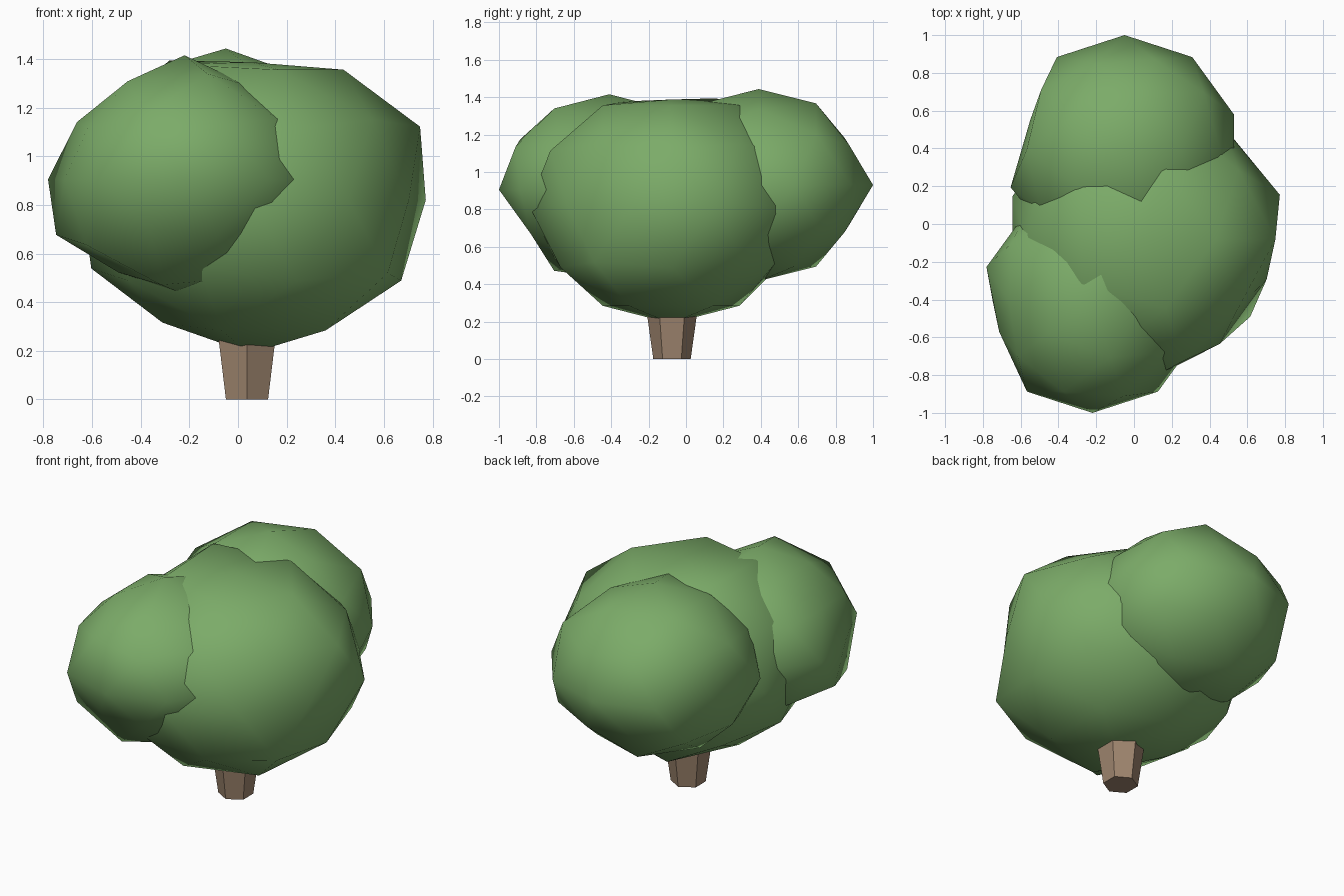
import bpy
import bmesh
from mathutils import Vector

cube = bpy.data.objects.get("Cube")
if cube:
    bpy.data.objects.remove(cube, do_unlink=True)


def make_material(name, rgb):
    mat = bpy.data.materials.new(name)
    mat.use_nodes = True
    mat.diffuse_color = (*rgb, 1)
    mat.node_tree.nodes["Principled BSDF"].inputs["Base Color"].default_value = (*rgb, 1)
    return mat


leaf_green = make_material("leaf green", (0.2, 0.41, 0.14))
bark_brown = make_material("bark brown", (0.35, 0.24, 0.16))


def add_object(name, bm, mat, smooth):
    mesh = bpy.data.meshes.new(name)
    for face in bm.faces:
        face.smooth = smooth
    bm.to_mesh(mesh)
    bm.free()
    mesh.materials.append(mat)
    obj = bpy.data.objects.new(name, mesh)
    bpy.context.collection.objects.link(obj)
    return obj


def leaf_clump(name, centre, radius, height, reach):
    """Low-poly ellipsoid; reach scales the corner nearest each direction."""
    bm = bmesh.new()
    bmesh.ops.create_icosphere(bm, subdivisions=2, radius=1)
    corners = [(vert, vert.co.copy()) for vert in bm.verts]
    for factor, directions in reach.items():
        for direction in directions:
            toward = Vector(direction)
            vert, start = max(corners, key=lambda corner: corner[1].dot(toward))
            vert.co = start * factor
    bmesh.ops.scale(bm, verts=bm.verts, vec=(radius, radius, height))
    bmesh.ops.translate(bm, verts=bm.verts, vec=centre)
    return add_object(name, bm, leaf_green, True)


# Large middle clump: blunt top, fuller left and front
leaf_clump("middle_foliage", (0.05, -0.08, 0.82), 0.73, 0.63, {
    1.07: [(-1, 1, 2), (2, 0, 1), (3, -2, -2)],
    1.04: [(-1, -1, 2), (1, -3, 2), (3, 1, 0), (0, -1, 0)],
    0.94: [(-1, 0, -2), (3, -1, 0), (3, -4, 0), (1, 3, -2)],
    0.9: [(0, 0, 1)],
})

# Front clump: flattened on many corners
leaf_clump("front_foliage", (-0.22, -0.41, 0.905), 0.59, 0.51, {
    0.88: [(-3, -1, 0), (-2, 0, 1), (1, 0, 2), (3, -2, -2),
           (1, -3, -2), (-1, -3, -2), (-1, 0, -2)],
    0.93: [(-3, -2, 2), (-1, -1, 2), (-1, 1, 2), (3, -2, 2),
           (1, -1, -2), (0, 0, -1)],
})

# Back clump: flatter behind, drawn out to the model's right
leaf_clump("back_foliage", (-0.05, 0.39, 0.93), 0.61, 0.513, {
    1.04: [(-3, -1, 0)],
    0.93: [(1, 3, 2), (-1, 3, 2), (-1, 3, -2), (1, 3, -2), (2, 0, 1), (1, 0, 2)],
    0.86: [(-3, 1, 0)],
})

# Six-sided trunk, widening upward into the leaves
bm = bmesh.new()
bmesh.ops.create_cone(bm, cap_ends=True, segments=6, radius1=0.1, radius2=0.17, depth=0.5)
bmesh.ops.translate(bm, verts=bm.verts, vec=(0.037, -0.075, 0.25))
add_object("trunk", bm, bark_brown, False)
